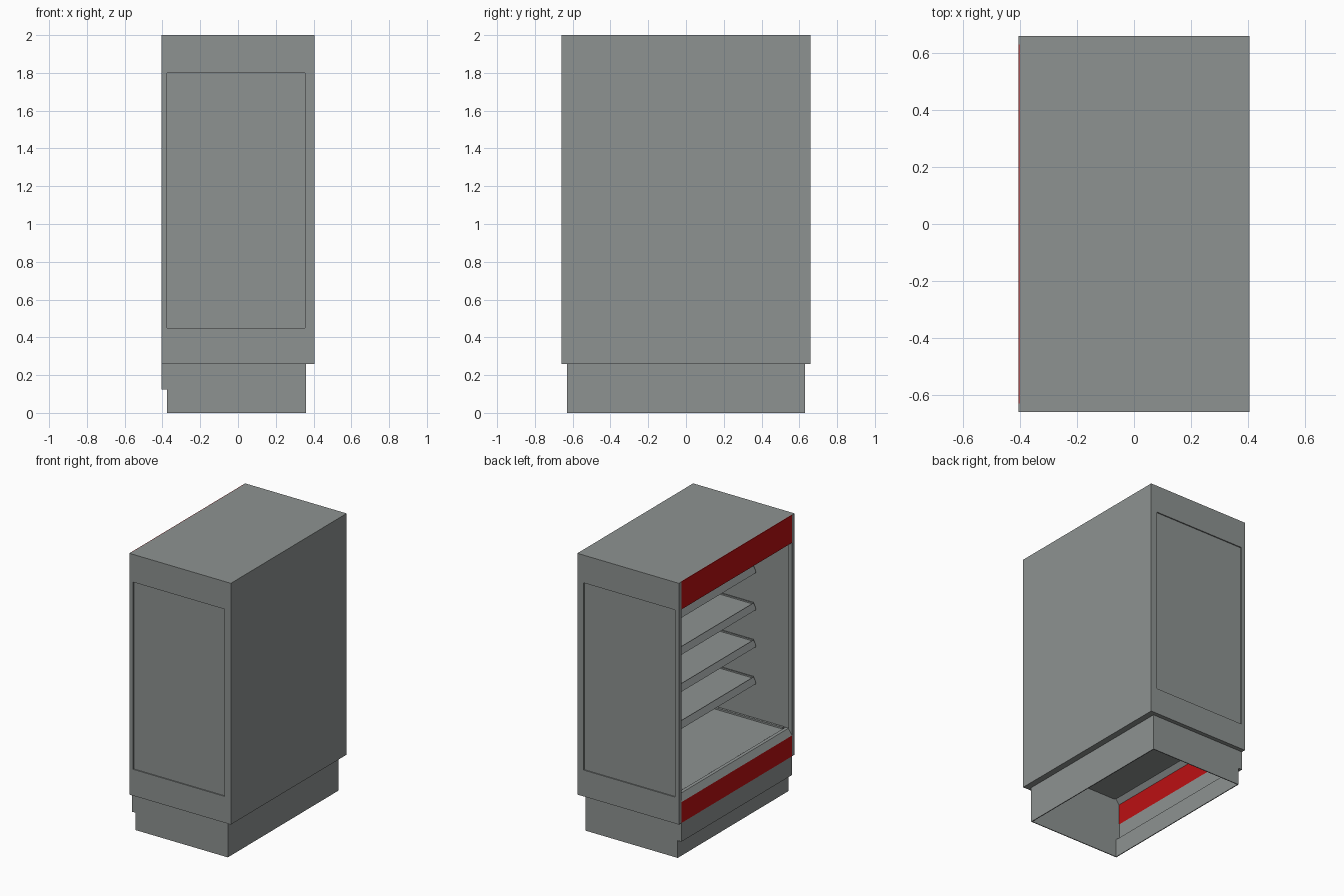
import bpy, bmesh
from mathutils import Vector

if "Cube" in bpy.data.objects:
    bpy.data.objects.remove(bpy.data.objects["Cube"])


def material(name, rgb):
    m = bpy.data.materials.new(name)
    m.diffuse_color = (*rgb, 1)
    m.use_nodes = True
    m.node_tree.nodes["Principled BSDF"].inputs["Base Color"].default_value = m.diffuse_color
    return m


GREY = material("cabinet grey", (0.27, 0.29, 0.285))
RED = material("trim red", (0.50, 0.005, 0.006))

# main dimensions: the case opens towards -x
X, Y, TOP = 0.405, 0.66, 2.0
INNER = 0.63           # inner face of the end walls
BACK = 0.36            # inner face of the rear wall
SKIRT, DECK, CEIL = 0.26, 0.445, 1.80


def finish(name, bm, mat):
    bmesh.ops.recalc_face_normals(bm, faces=bm.faces)
    me = bpy.data.meshes.new(name)
    bm.to_mesh(me)
    bm.free()
    me.materials.append(mat)
    ob = bpy.data.objects.new(name, me)
    bpy.context.collection.objects.link(ob)
    return ob


def add_box(bm, x0, x1, y0, y1, z0, z1):
    r = bmesh.ops.create_cube(bm, size=1)
    for v in r["verts"]:
        v.co = Vector(((x0 + x1) / 2 + v.co.x * (x1 - x0),
                       (y0 + y1) / 2 + v.co.y * (y1 - y0),
                       (z0 + z1) / 2 + v.co.z * (z1 - z0)))


def boxes(name, items, mat=GREY):
    bm = bmesh.new()
    for it in items:
        add_box(bm, *it)
    return finish(name, bm, mat)


def prism(name, profile, y0, y1, mat=GREY):
    """Closed x/z profile extruded along y."""
    bm = bmesh.new()
    face = bm.faces.new([bm.verts.new((x, y0, z)) for x, z in profile])
    r = bmesh.ops.extrude_face_region(bm, geom=[face])
    for v in r["geom"]:
        if isinstance(v, bmesh.types.BMVert):
            v.co.y = y1
    return finish(name, bm, mat)


# end walls: frame around a shallow recessed panel, plus the base skirt
skirt = [(-X, SKIRT), (BACK, SKIRT), (BACK, 0), (-0.375, 0),
         (-0.375, 0.125), (-X, 0.125)]
px0, px1, pz0, pz1 = -0.375, 0.355, 0.45, 1.80
for side, s in (("front", -1), ("rear", 1)):
    y0, y1 = sorted((s * INNER, s * Y))
    boxes(side + "_end_wall", [
        (-X, px0, y0, y1, SKIRT, TOP),
        (px1, X, y0, y1, SKIRT, TOP),
        (px0, px1, y0, y1, SKIRT, pz0),
        (px0, px1, y0, y1, pz1, TOP)])
    boxes(side + "_end_panel", [(px0, px1, y0 + 0.008, y1 - 0.008, pz0, pz1)])
    y0, y1 = sorted((s * INNER, s * (INNER - 0.006)))
    prism(side + "_base_skirt", skirt, y0, y1)

# insulated rear wall, rear base skirt and top canopy
boxes("rear_wall", [(BACK, X, -INNER, INNER, SKIRT, TOP)])
boxes("rear_base_skirt", [(BACK - 0.006, BACK, -INNER, INNER, 0, SKIRT)])
boxes("canopy", [(-X + 0.004, BACK, -INNER, INNER, CEIL, TOP)])

# thin bent sheet: deck and its sloped front lip
t = 0.006
prism("deck_and_lip", [
    (BACK, DECK), (-0.34, DECK), (-0.355, DECK + 0.012), (-0.375, DECK + 0.008),
    (-X, 0.41), (-X + t, 0.41), (-0.372, DECK), (-0.355, DECK - t),
    (BACK, DECK - t)], -INNER, INNER)

# lower front panel stepping back to the kick plate
prism("kick_plate", [
    (-X, SKIRT), (-X, 0.125), (-0.375, 0.125), (-0.375, 0), (-0.375 + t, 0),
    (-0.375 + t, 0.125 + t), (-X + t, 0.125 + t), (-X + t, SKIRT)],
    -INNER, INNER)

# red fascia plates
boxes("upper_fascia", [(-X, -X + 0.004, -INNER, INNER, CEIL, TOP)], RED)
boxes("lower_fascia", [(-X, -X + 0.006, -INNER, INNER, SKIRT, 0.41)], RED)

# raised strips along the deck ends
boxes("deck_end_strips", [
    (-0.34, BACK, s * 0.622 - 0.008, s * 0.622 + 0.008, DECK, DECK + 0.012)
    for s in (-1, 1)])

# four shelves with a slanted price rail and end brackets
for i in range(4):
    z = 0.745 + i * 0.267
    prism(f"shelf_{i + 1}", [
        (BACK, z), (-0.095, z), (-0.099, z + 0.006), (-0.122, z - 0.036),
        (-0.114, z - 0.040), (-0.098, z - 0.016), (BACK, z - 0.016)],
        -0.622, 0.622)
    for side, s in (("front", -1), ("rear", 1)):
        y0, y1 = sorted((s * 0.622, s * 0.629))
        prism(f"shelf_{i + 1}_{side}_bracket", [
            (BACK, z + 0.010), (-0.098, z + 0.010), (-0.118, z - 0.030),
            (BACK, z - 0.030)], y0, y1)
